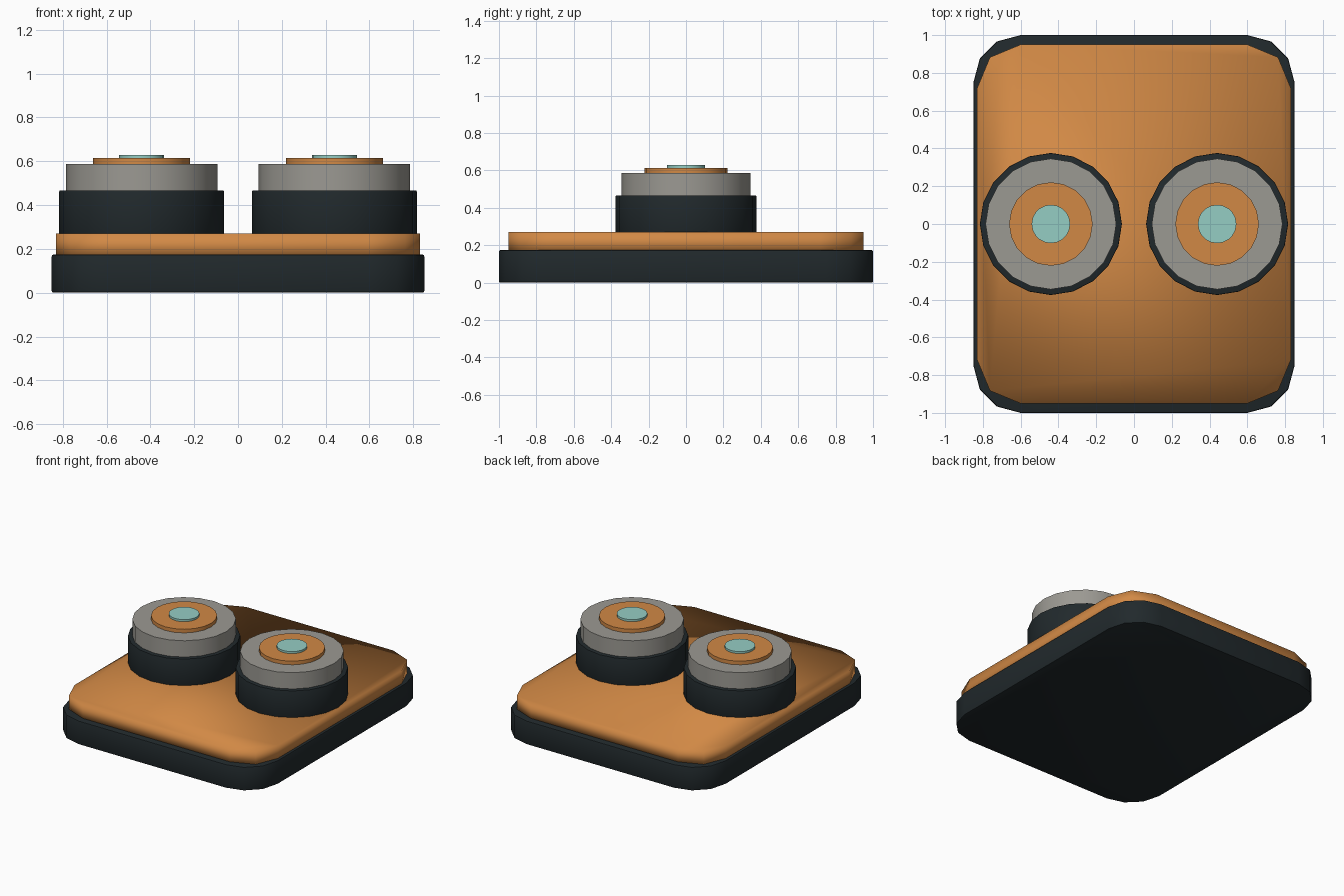
import bpy, bmesh, math

if "Cube" in bpy.data.objects:
    bpy.data.objects.remove(bpy.data.objects["Cube"])


def material(name, rgb):
    m = bpy.data.materials.new(name)
    m.diffuse_color = (*rgb, 1)
    m.use_nodes = True
    m.node_tree.nodes["Principled BSDF"].inputs["Base Color"].default_value = m.diffuse_color
    return m


DARK = material("dark", (0.015, 0.022, 0.025))
ORANGE = material("orange", (0.64, 0.25, 0.06))
GREY = material("grey", (0.33, 0.32, 0.29))
TEAL = material("teal", (0.30, 0.61, 0.55))


def prism(name, outline, z0, z1, mat, bevel=0.0, angle=40, centre=(0, 0)):
    """Extrude a closed outline upwards into a solid part."""
    bm = bmesh.new()
    face = bm.faces.new([bm.verts.new((x, y, 0)) for x, y in outline])
    top = bmesh.ops.extrude_face_region(bm, geom=[face])["geom"]
    verts = [v for v in top if isinstance(v, bmesh.types.BMVert)]
    bmesh.ops.translate(bm, verts=verts, vec=(0, 0, z1 - z0))
    bmesh.ops.recalc_face_normals(bm, faces=bm.faces)
    if bevel:
        rims = [e for e in bm.edges if abs(e.verts[0].co.z - e.verts[1].co.z) < 1e-6]
        bmesh.ops.bevel(bm, geom=rims, offset=bevel, segments=2, profile=0.5, affect='EDGES')
    mesh = bpy.data.meshes.new(name)
    bm.to_mesh(mesh)
    bm.free()
    mesh.materials.append(mat)
    ob = bpy.data.objects.new(name, mesh)
    ob.location = (*centre, z0)
    bpy.context.collection.objects.link(ob)
    bpy.ops.object.select_all(action='DESELECT')
    ob.select_set(True)
    bpy.context.view_layer.objects.active = ob
    bpy.ops.object.shade_smooth_by_angle(angle=math.radians(angle))
    return ob


def rounded_rect(hx, hy, r, segments):
    pts = []
    for q, (sx, sy) in enumerate([(1, 1), (-1, 1), (-1, -1), (1, -1)]):
        for i in range(segments + 1):
            a = math.pi / 2 * (q + i / segments)
            pts.append((sx * (hx - r) + r * math.cos(a), sy * (hy - r) + r * math.sin(a)))
    return pts


def circle(r, n=20):
    return [(r * math.cos(2 * math.pi * i / n), r * math.sin(2 * math.pi * i / n)) for i in range(n)]


# Base slab and the softly shaded plate sunk into it
prism("base", rounded_rect(0.85, 1.0, 0.25, 3), 0, 0.174, DARK, bevel=0.008)
prism("top_plate", rounded_rect(0.83, 0.95, 0.23, 2), 0.16, 0.27, ORANGE, angle=180)

# Two stacked round knobs
for side, x in (("left", -0.44), ("right", 0.44)):
    c = (x, 0)
    prism(side + "_knob_collar", circle(0.376), 0.26, 0.467, DARK, bevel=0.005, centre=c)
    prism(side + "_knob_drum", circle(0.346), 0.46, 0.587, GREY, centre=c)
    prism(side + "_knob_ring", circle(0.221), 0.58, 0.614, ORANGE, centre=c)
    prism(side + "_knob_cap", circle(0.102), 0.605, 0.629, TEAL, centre=c)
